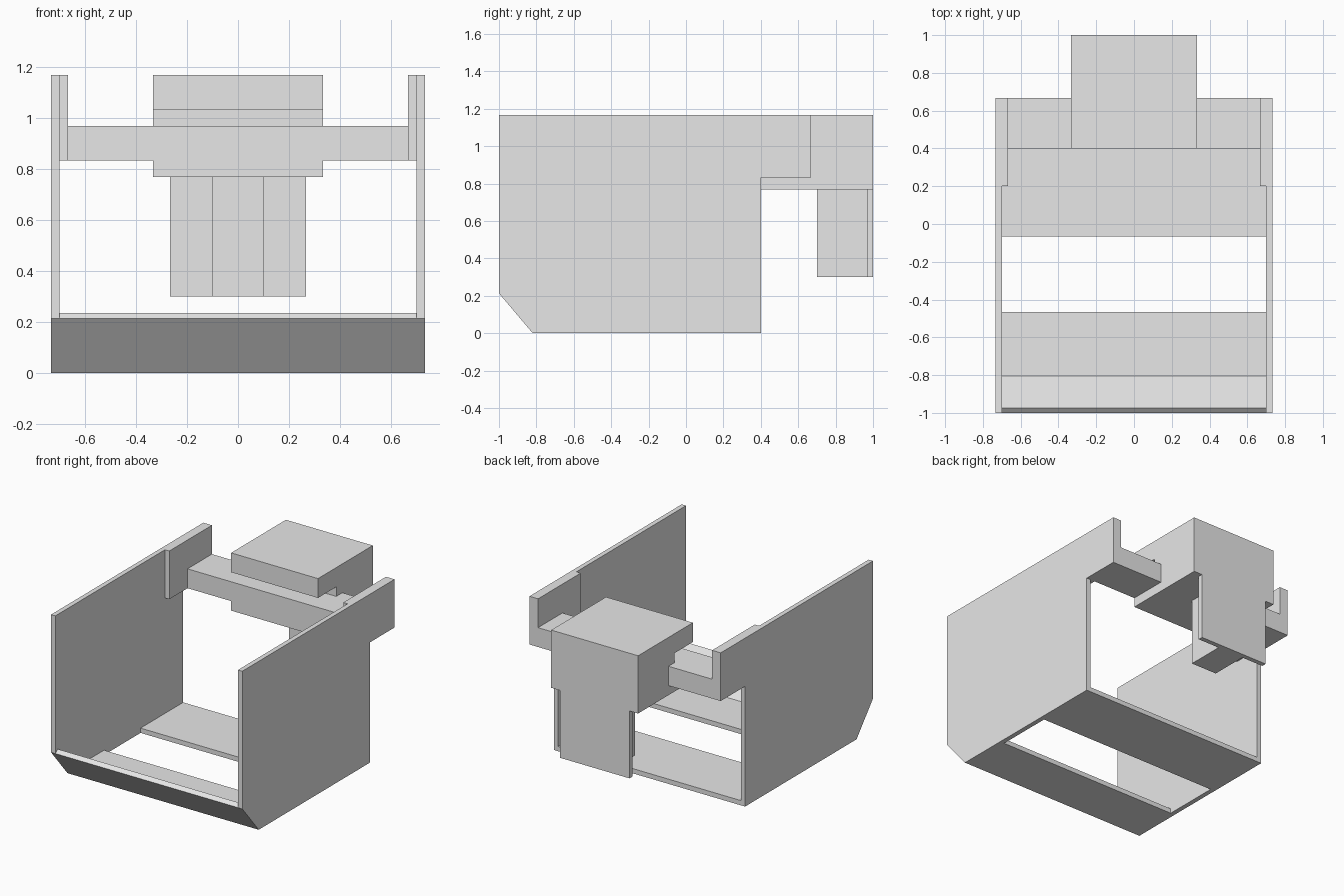
import bpy
import bmesh

if "Cube" in bpy.data.objects:
    bpy.data.objects.remove(bpy.data.objects["Cube"])

grey = bpy.data.materials.new("light_grey")
grey.diffuse_color = (0.8, 0.8, 0.8, 1)
grey.use_nodes = True
grey.node_tree.nodes["Principled BSDF"].inputs["Base Color"].default_value = grey.diffuse_color


def extrude_x(name, profile, x0, x1):
    """Solid made from a (y, z) profile swept from x0 to x1."""
    bm = bmesh.new()
    face = bm.faces.new([bm.verts.new((x0, y, z)) for y, z in profile])
    swept = bmesh.ops.extrude_face_region(bm, geom=[face])["geom"]
    verts = [g for g in swept if isinstance(g, bmesh.types.BMVert)]
    bmesh.ops.translate(bm, verts=verts, vec=(x1 - x0, 0, 0))
    bmesh.ops.recalc_face_normals(bm, faces=bm.faces)
    mesh = bpy.data.meshes.new(name)
    bm.to_mesh(mesh)
    bm.free()
    mesh.materials.append(grey)
    obj = bpy.data.objects.new(name, mesh)
    bpy.context.collection.objects.link(obj)
    return obj


def rect(y0, y1, z0, z1):
    return [(y0, z0), (y1, z0), (y1, z1), (y0, z1)]


TOP = 1.167
side = [(-1, 0.213), (-0.82, 0), (0.4, 0), (0.4, 0.833),
        (0.667, 0.833), (0.667, TOP), (-1, TOP)]

for label, s in (("left", -1), ("right", 1)):
    # Side panel with chamfered front and rear arm
    extrude_x(label + "_side_panel", side, s * 0.7, s * 0.733)
    # Thickened inner pad on the arm
    extrude_x(label + "_arm_pad", rect(0.2, 0.667, 0.833, TOP), s * 0.667, s * 0.7)
    # Cross bar from the arm to the central block
    extrude_x(label + "_cross_bar", rect(0.4, 0.667, 0.833, 0.967), s * 0.333, s * 0.667)

# Floor strips, the front one bent up along the chamfer
extrude_x("rear_floor", rect(-0.067, 0.4, 0, 0.033), -0.7, 0.7)
extrude_x("front_floor", [(-0.82, 0), (-0.467, 0), (-0.467, 0.033),
                          (-0.805, 0.033), (-0.975, 0.235), (-1, 0.213)], -0.7, 0.7)

# Central block with a slot across its front
extrude_x("central_block", [(0.4, 0.767), (1, 0.767), (1, TOP), (0.4, TOP),
                            (0.4, 1.033), (0.6, 1.033), (0.6, 0.967), (0.4, 0.967)],
          -0.333, 0.333)

# Hanging rear plate and its stiffening rib
extrude_x("rear_plate", rect(0.967, 1, 0.3, 0.767), -0.267, 0.267)
extrude_x("rear_rib", rect(0.7, 0.967, 0.3, 0.767), -0.1, 0.1)
